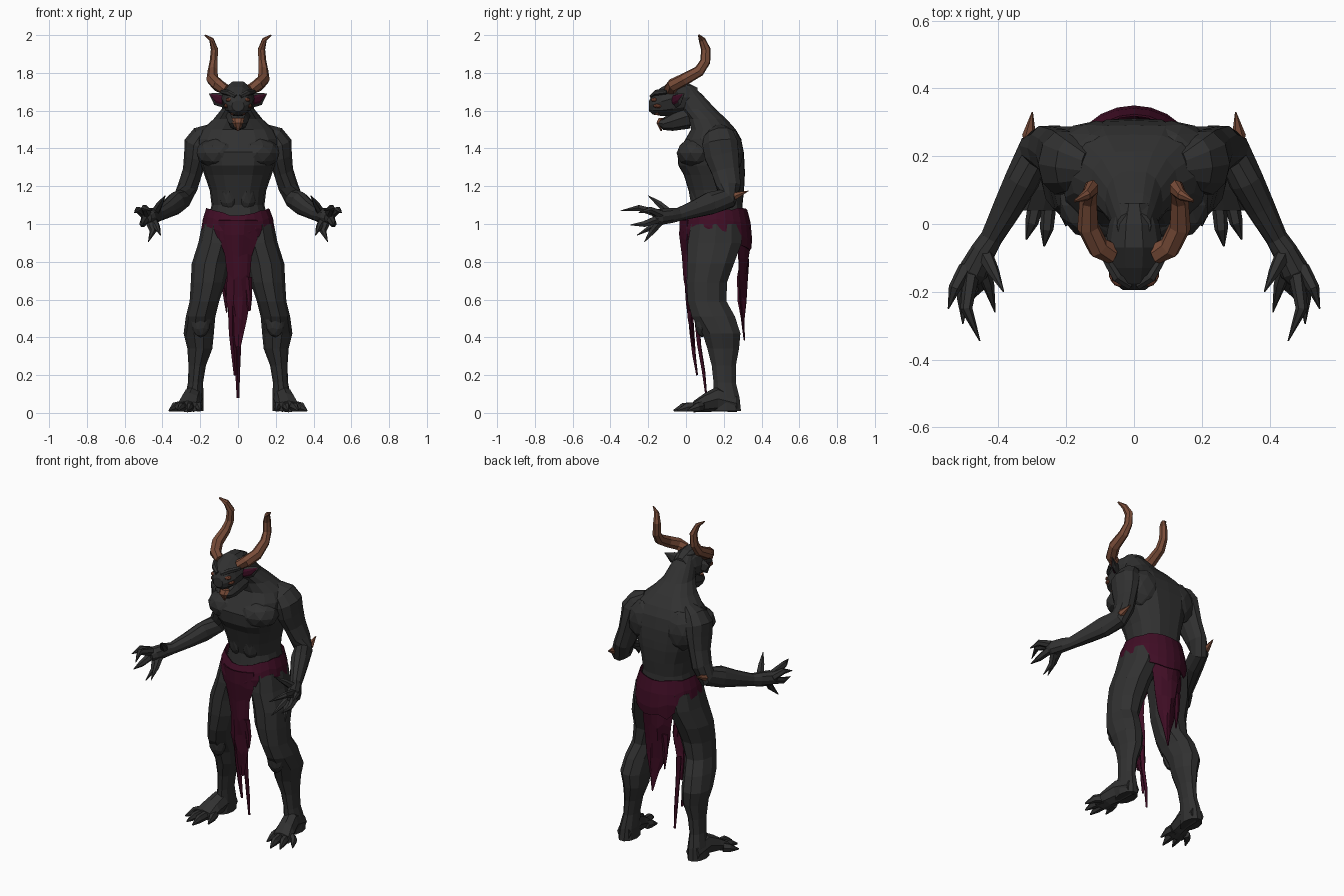
import bpy, bmesh, math, random
from mathutils import Vector

random.seed(4)
X, Y, Z = Vector((1, 0, 0)), Vector((0, 1, 0)), Vector((0, 0, 1))


def material(name, rgb):
    m = bpy.data.materials.new(name)
    m.diffuse_color = (*rgb, 1)
    return m


SKIN = material("charcoal skin", (0.03, 0.03, 0.03))
CLOTH = material("maroon cloth", (0.05, 0.004, 0.018))
HORN = material("brown horn", (0.19, 0.072, 0.04))
RUST = material("rust face", (0.13, 0.04, 0.022))


def finish(name, bm, mat, mirror=False, thick=0):
    bmesh.ops.recalc_face_normals(bm, faces=bm.faces)
    me = bpy.data.meshes.new(name)
    bm.to_mesh(me)
    bm.free()
    me.materials.append(mat)
    ob = bpy.data.objects.new(name, me)
    bpy.context.collection.objects.link(ob)
    if thick:
        ob.modifiers.new("thickness", 'SOLIDIFY').thickness = thick
    if mirror:
        ob.modifiers.new("mirror", 'MIRROR').use_mirror_merge = False
    return ob


def tube(name, pts, mat, n=8, mirror=False, axis=None, ref=X, power=1.0, groove=0.0):
    """Loft of elliptical rings; each point is (x, y, z, radius a, radius b)."""
    bm = bmesh.new()
    c = [Vector(p[:3]) for p in pts]
    rings = []
    for i, p in enumerate(pts):
        t = axis or (c[min(i + 1, len(c) - 1)] - c[max(i - 1, 0)]).normalized()
        a = (ref - t * ref.dot(t)).normalized()
        b = t.cross(a)
        ring = []
        for k in range(n):
            u = 2 * math.pi * k / n
            cu, su = math.cos(u), math.sin(u)
            cu = math.copysign(abs(cu) ** power, cu)
            su = math.copysign(abs(su) ** power, su)
            if abs(su) > 0.99:
                su *= 1 - groove
            ring.append(bm.verts.new(c[i] + a * cu * p[3] + b * su * p[4]))
        rings.append(ring)
    for r, s in zip(rings, rings[1:]):
        for k in range(n):
            bm.faces.new((r[k], r[(k + 1) % n], s[(k + 1) % n], s[k]))
    bm.faces.new(rings[0])
    bm.faces.new(rings[-1])
    return finish(name, bm, mat, mirror)


def blob(name, loc, size, mat, mirror=True):
    bm = bmesh.new()
    bmesh.ops.create_icosphere(bm, subdivisions=2, radius=1)
    for v in bm.verts:
        v.co = Vector(a * b for a, b in zip(v.co, size)) + Vector(loc)
    return finish(name, bm, mat, mirror)


def strip(name, rows, curl, cols=6, ragged=0.012):
    """Hanging torn cloth; each row is (x centre, y, z, half width)."""
    bm = bmesh.new()
    grid = []
    for i, (x, y, z, w) in enumerate(rows):
        k = min(1, w / 0.06) * ragged * (i > 0)
        grid.append([bm.verts.new((x + w * s + random.uniform(-k, k) * 0.5,
                                   y + curl * (w / 0.1) * s * s + random.uniform(-k, k) * 0.5,
                                   z + random.uniform(-k, k) * 1.5))
                     for s in [2 * j / cols - 1 for j in range(cols + 1)]])
    for r, s in zip(grid, grid[1:]):
        for j in range(cols):
            bm.faces.new((r[j], r[j + 1], s[j + 1], s[j]))
    return finish(name, bm, CLOTH, thick=0.006)


# Torso from hips up to the hunched neck, with a spine and chest groove
tube("torso", [(0, .16, .90, .15, .14), (0, .16, .97, .165, .155), (0, .165, 1.04, .155, .145),
               (0, .168, 1.10, .14, .138), (0, .16, 1.18, .15, .155), (0, .15, 1.26, .178, .17),
               (0, .135, 1.31, .195, .185), (0, .13, 1.38, .212, .185), (0, .145, 1.45, .218, .155),
               (0, .145, 1.50, .19, .125), (0, .115, 1.555, .13, .105), (0, .065, 1.61, .085, .095),
               (0, .015, 1.68, .065, .08), (0, -.005, 1.735, .05, .04)],
     SKIN, n=16, axis=Z, power=.88, groove=.05)
blob("chest_muscle", (.10, .055, 1.375), (.125, .105, .085), SKIN)
blob("shoulder_blade", (.11, .225, 1.38), (.12, .08, .13), SKIN)
blob("belly_muscle", (.045, .08, 1.17), (.06, .065, .12), SKIN)

# Arms
tube("arm", [(.14, .165, 1.50, .03, .05), (.19, .175, 1.468, .058, .082), (.212, .18, 1.425, .074, .098),
             (.222, .19, 1.36, .064, .095), (.24, .21, 1.28, .053, .078), (.265, .225, 1.2, .053, .068),
             (.295, .215, 1.135, .05, .06), (.33, .13, 1.11, .052, .062), (.372, .05, 1.08, .044, .048),
             (.42, -.04, 1.05, .033, .036), (.445, -.08, 1.045, .037, .042), (.475, -.14, 1.037, .044, .044),
             (.485, -.168, 1.033, .03, .028)], SKIN, n=10, mirror=True)
tube("elbow_spike", [(.29, .22, 1.14, .03, .03), (.31, .265, 1.15, .02, .02), (.30, .33, 1.175, .002, .002)],
     HORN, n=6, mirror=True)

# Clawed fingers: base, knuckle, tip
fingers = [((.44, -.09, 1.06), (.415, -.14, 1.105), (.385, -.20, 1.15)),
           ((.48, -.15, 1.055), (.495, -.25, 1.085), (.455, -.345, 1.07)),
           ((.495, -.13, 1.05), (.53, -.19, 1.075), (.548, -.25, 1.06)),
           ((.49, -.15, 1.025), (.505, -.22, 1.0), (.505, -.295, .995)),
           ((.47, -.13, 1.02), (.45, -.18, .96), (.475, -.22, .905)),
           ((.45, -.12, 1.02), (.43, -.18, .985), (.41, -.26, .94))]
for i, (a, b, c) in enumerate(fingers):
    tube(f"finger_{i + 1}", [(*a, .024, .024), (*b, .018, .018), (*c, .002, .002)], SKIN, n=6, mirror=True)

# Legs
tube("leg", [(.10, .16, 1.0, .09, .14), (.115, .152, .9, .095, .15), (.145, .13, .79, .10, .13),
             (.158, .11, .69, .092, .112), (.178, .112, .59, .078, .108), (.198, .145, .51, .078, .12),
             (.208, .188, .42, .08, .105), (.202, .197, .34, .066, .088), (.216, .20, .25, .046, .067),
             (.225, .205, .16, .04, .062), (.232, .215, .08, .05, .072), (.235, .215, .01, .052, .08)],
     SKIN, n=10, mirror=True, axis=Z)
blob("knee_cap", (.198, .085, .49), (.055, .04, .09), SKIN)

# Feet with four clawed toes
tube("foot", [(.235, .27, .05, .045, .045), (.24, .17, .075, .052, .068), (.255, .10, .055, .058, .05),
              (.268, .04, .033, .068, .03)], SKIN, n=8, mirror=True, axis=-Y)
toes = [(.215, .20, -.005), (.25, .265, -.065), (.285, .318, -.045), (.31, .365, .01)]
for i, (x, tip, y) in enumerate(toes):
    tube(f"toe_{i + 1}", [(x, .08, .035, .024, .028), ((x + tip) / 2, y + .05, .03, .02, .026),
                          (tip, y, .012, .003, .005)], SKIN, n=6, mirror=True)

# Head, open jaw and chin
tube("head", [(0, .06, 1.665, .05, .06), (0, 0, 1.67, .075, .085), (0, -.07, 1.665, .088, .095),
              (0, -.13, 1.648, .078, .08), (0, -.175, 1.635, .058, .058), (0, -.195, 1.625, .033, .03)],
     SKIN, n=10, axis=-Y)
tube("jaw", [(0, .02, 1.575, .065, .07), (0, -.07, 1.545, .055, .052), (0, -.12, 1.53, .042, .032),
             (0, -.145, 1.535, .03, .015)], SKIN, n=8, axis=-Y)
tube("chin_tuft", [(0, -.128, 1.56, .032, .02), (0, -.146, 1.535, .028, .012), (0, -.13, 1.492, .005, .005)],
     HORN, n=6, axis=Z)
tube("upper_teeth", [(0, -.15, 1.60, .045, .026), (0, -.148, 1.578, .036, .02)], RUST, n=8, axis=Z)
tube("brow", [(.012, -.183, 1.675, .012, .012), (.05, -.158, 1.695, .016, .016), (.085, -.10, 1.70, .012, .012)],
     SKIN, n=6, mirror=True, ref=Z)
blob("eye", (.044, -.165, 1.657), (.022, .02, .013), RUST)
blob("cheek_mark", (.058, -.148, 1.625), (.016, .026, .012), RUST)

# Pointed ears with a coloured inside
tube("ear", [(.07, -.055, 1.655, .04, .015), (.115, -.035, 1.662, .034, .012), (.152, -.01, 1.69, .002, .002)],
     SKIN, n=6, mirror=True, ref=Z)
tube("ear_inside", [(.08, -.07, 1.655, .024, .008), (.115, -.047, 1.664, .022, .006),
                    (.146, -.018, 1.686, .002, .002)], CLOTH, n=6, mirror=True, ref=Z)

# Curved horns
tube("horn", [(.065, -.085, 1.71, .028, .035), (.105, -.07, 1.735, .033, .035), (.135, -.01, 1.765, .033, .033),
              (.134, .07, 1.81, .027, .03), (.128, .102, 1.86, .022, .028), (.124, .105, 1.925, .02, .026),
              (.14, .085, 1.975, .013, .018), (.175, .068, 2.0, .003, .005)], HORN, n=7, mirror=True)

# Waist wrap with a torn lower hem, deeper behind
bm = bmesh.new()
rows, n = [], 24
for f in (0, .35, .7, 1):
    row = []
    for k in range(n):
        u = 2 * math.pi * k / n
        c, s = math.cos(u), math.sin(u)
        top = 1.08 - .04 * max(0, -s) ** 4 + random.uniform(-.006, .006)
        low = .935 - .075 * max(0, s) + random.uniform(-.02, .02)
        swell = .168 + .026 * math.sin(f * 2.2)
        row.append(bm.verts.new((swell * c, .162 + (swell - .006) * s, top + (low - top) * f)))
    rows.append(row)
for r, s in zip(rows, rows[1:]):
    for k in range(n):
        bm.faces.new((r[k], r[(k + 1) % n], s[(k + 1) % n], s[k]))
finish("waist_wrap", bm, CLOTH, thick=.006)

# Front and back loincloth panels with trailing strands
strip("front_panel", [(0, -.028, 1.02, .10), (0, -.025, .93, .095), (0, -.015, .84, .068), (0, -.005, .72, .06),
                      (0, .005, .60, .062), (0, .015, .50, .042), (0, .03, .42, .028), (0, .04, .35, .012)], .04)
strip("front_strand", [(0, .05, .50, .014), (.002, .065, .36, .01), (-.002, .09, .22, .008), (0, .11, .08, .002)],
      .15, cols=2, ragged=.004)
strip("side_strand", [(-.03, .01, .58, .02), (-.028, .025, .42, .016), (-.02, .04, .3, .01), (-.015, .06, .2, .003)],
      .12, cols=2, ragged=.006)
strip("torn_edge", [(.045, .0, .72, .025), (.055, .015, .62, .018), (.06, .02, .54, .003)], .06, cols=3)
strip("back_panel", [(0, .342, 1.0, .12), (0, .34, .90, .11), (0, .335, .80, .095), (0, .322, .70, .08),
                     (.005, .315, .60, .06), (.01, .312, .50, .03), (.012, .312, .385, .004)], -.055)
strip("back_strand", [(-.06, .31, .75, .025), (-.065, .30, .63, .018), (-.06, .295, .53, .003)], -.03, cols=2)
